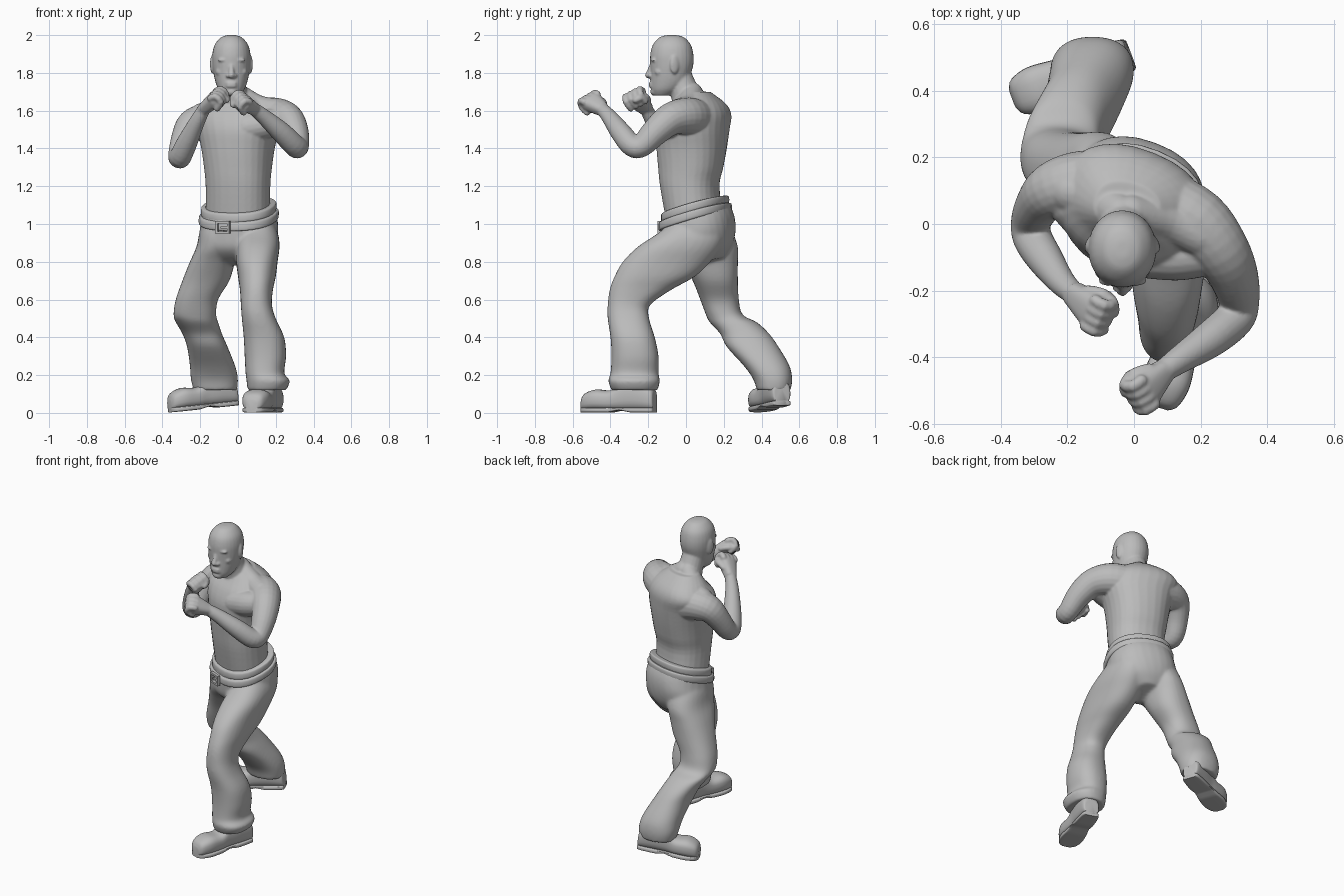
import bpy, bmesh
from math import cos, sin, pi, radians
from mathutils import Vector, Matrix

cube = bpy.data.objects.get("Cube")
if cube:
    bpy.data.objects.remove(cube, do_unlink=True)

grey = bpy.data.materials.new("plain_grey")
grey.use_nodes = True
grey.diffuse_color = (0.5, 0.5, 0.5, 1)
grey.node_tree.nodes["Principled BSDF"].inputs["Base Color"].default_value = (0.5, 0.5, 0.5, 1)

Z = Vector((0, 0, 1))


# ---- helpers ----
def refine(rows, steps=4):
    """Catmull-Rom interpolation of rows of numbers."""
    out = []
    for i in range(len(rows) - 1):
        quad = (rows[max(i - 1, 0)], rows[i], rows[i + 1], rows[min(i + 2, len(rows) - 1)])
        for k in range(steps):
            t = k / steps
            out.append([b + 0.5 * t * (c - a + t * (2 * a - 5 * b + 4 * c - d + t * (3 * (b - c) + d - a)))
                        for a, b, c, d in zip(*quad)])
    return out + [list(rows[-1])]


def ring(centre, u, v, power=2, sides=28):
    def bend(value):
        return abs(value) ** (2 / power) * (1 if value >= 0 else -1)
    angles = [2 * pi * i / sides for i in range(sides)]
    return [centre + u * bend(cos(a)) + v * bend(sin(a)) for a in angles]


def loft(bm, rings):
    loops = [[bm.verts.new(p) for p in r] for r in rings]
    n = len(loops[0])
    faces = [bm.faces.new(loops[0]), bm.faces.new(loops[-1])]
    for a, b in zip(loops, loops[1:]):
        faces += [bm.faces.new((a[i], a[(i + 1) % n], b[(i + 1) % n], b[i])) for i in range(n)]
    bmesh.ops.recalc_face_normals(bm, faces=faces)


def blob(bm, centre, size, yaw=0):
    m = Matrix.Translation(centre) @ Matrix.Rotation(yaw, 4, "Z") @ Matrix.Diagonal((*size, 1))
    bmesh.ops.create_uvsphere(bm, u_segments=20, v_segments=12, radius=1, matrix=m)


def limb(bm, rows, steps=4):
    """Round tube through (x, y, z, radius) with round ends."""
    rows = refine(rows, steps)
    pts = [Vector(r[:3]) for r in rows]
    rings, side = [], None
    for i, p in enumerate(pts):
        along = (pts[min(i + 1, len(pts) - 1)] - pts[max(i - 1, 0)]).normalized()
        side = along.orthogonal() if side is None else side - along * side.dot(along)
        side.normalize()
        rings.append(ring(p, side * rows[i][3], along.cross(side) * rows[i][3], sides=20))
    loft(bm, rings)
    for end in (0, -1):
        blob(bm, pts[end], [rows[end][3]] * 3)


def slices(bm, rows, power=2.3, tilt=(0, 0)):
    """Stacked ovals: z, centre x, centre y, radius x, radius y, yaw."""
    rings = []
    for z, cx, cy, rx, ry, yaw in refine(rows):
        a = radians(yaw)
        u, v = Vector((cos(a), sin(a), 0)) * rx, Vector((-sin(a), cos(a), 0)) * ry
        for w in (u, v):
            w.z = w.x * tilt[0] + w.y * tilt[1]
        rings.append(ring(Vector((cx, cy, z)), u, v, power))
    loft(bm, rings)


def spans(bm, rows):
    """Stacked ovals: z, x from, x to, y from, y to."""
    slices(bm, [(z, (a + b) / 2, (c + d) / 2, (b - a) / 2, (d - c) / 2, 0) for z, a, b, c, d in rows])


def finish(bm, name, voxel=0, rounds=0):
    mesh = bpy.data.meshes.new(name)
    bm.to_mesh(mesh)
    bm.free()
    mesh.materials.append(grey)
    ob = bpy.data.objects.new(name, mesh)
    bpy.context.collection.objects.link(ob)
    if voxel:
        blend = ob.modifiers.new("blend", "REMESH")
        blend.mode, blend.voxel_size, blend.use_smooth_shade = "VOXEL", voxel, True
        soften = ob.modifiers.new("soften", "SMOOTH")
        soften.factor, soften.iterations = 0.5, rounds
    else:
        bpy.ops.object.select_all(action="DESELECT")
        ob.select_set(True)
        bpy.context.view_layer.objects.active = ob
        bpy.ops.object.shade_smooth_by_angle(angle=radians(40))


def fist(bm, wrist, centre, thumb):
    """Closed hand rolled so that its thumb side (+1 or -1) is higher."""
    wrist, c = Vector(wrist), Vector(centre)
    f = (c - wrist).normalized()
    s = f.cross(Z).normalized()
    s = (s + s.cross(f) * thumb * .6).normalized()
    n = s.cross(f)
    # palm
    loft(bm, [ring(wrist.lerp(c + f * 0.045, t), s * w, n * h, 2.6)
              for t, w, h in ((0, .036, .033), (.4, .048, .038), (.8, .06, .042), (1, .056, .034))])
    # curled fingers
    for i in range(4):
        base = c + s * (i - 1.5) * 0.03
        path = ((.028, .024), (.058, .014), (.058, -.026), (.015, -.04))
        limb(bm, [(*(base + f * a + n * b), .018) for a, b in path], 2)
    # thumb
    path = ((-.03, .04, 0), (.015, .056, -.017), (.05, .036, -.04), (.055, .012, -.046))
    limb(bm, [(*(c + f * a + s * b * thumb + n * d), .017) for a, b, d in path], 2)


# ---- body: torso, neck, head, arms and fists ----
body = bmesh.new()
slices(body, [(1.03, 0, .045, .172, .145, -20), (1.2, 0, .02, .17, .152, -18), (1.3, 0, .025, .178, .168, -18),
              (1.4, 0, .03, .192, .18, -20), (1.5, 0, .035, .215, .185, -22), (1.58, -.01, .055, .225, .17, -22),
              (1.64, -.01, .065, .18, .13, -22), (1.7, -.02, .05, .1, .075, -15)])
# chest muscles
limb(body, [(.05, -.085, 1.51, .08), (.13, -.09, 1.525, .08), (.2, -.085, 1.54, .075)])
limb(body, [(-.08, -.02, 1.51, .08), (-.13, .015, 1.525, .08), (-.18, .06, 1.54, .075)])
# neck and trapezius
limb(body, [(-.035, -.045, 1.8, .07), (-.03, -.015, 1.72, .074), (-.015, .03, 1.6, .095)])
limb(body, [(-.01, .03, 1.69, .06), (.1, .01, 1.62, .065), (.2, -.03, 1.595, .07)])
limb(body, [(-.04, .03, 1.69, .06), (-.12, .08, 1.605, .065), (-.19, .1, 1.57, .07)])

# head
hx = -.035
slices(body, [(z, hx, y, rx, ry, 0) for z, y, rx, ry in (
    (2, -.075, .02, .025), (1.988, -.075, .055, .065), (1.95, -.075, .088, .1), (1.9, -.075, .101, .114),
    (1.85, -.075, .101, .115), (1.8, -.08, .095, .108), (1.75, -.088, .084, .1), (1.71, -.105, .068, .08),
    (1.68, -.122, .043, .05))], 2.05)
limb(body, [(hx, -.178, 1.85, .012), (hx, -.19, 1.815, .014), (hx, -.2, 1.788, .017)])
blob(body, (hx, -.165, 1.7), (.034, .024, .022))
for z in (1.745, 1.73):
    blob(body, (hx, -.182, z), (.031, .016, .009))
for side in (-1, 1):
    blob(body, (hx + side * .038, -.17, 1.868), (.036, .017, .01))
    blob(body, (hx + side * .037, -.168, 1.845), (.016, .014, .009))
    blob(body, (hx + side * .018, -.19, 1.785), (.013, .013, .011))
    blob(body, (hx + side * .052, -.14, 1.805), (.032, .028, .026))
    blob(body, (hx + side * .1, -.06, 1.845), (.011, .026, .05), side * .35)

# left arm, then right arm, each rooted in the shoulder blade
limb(body, [(.09, .06, 1.555, .105), (.19, .005, 1.57, .1), (.26, -.08, 1.555, .087), (.3, -.16, 1.49, .074),
            (.315, -.235, 1.415, .061), (.3, -.285, 1.415, .059), (.23, -.345, 1.485, .055),
            (.14, -.405, 1.565, .042), (.09, -.44, 1.605, .035)])
fist(body, (.09, -.44, 1.605), (.045, -.484, 1.636), 1)
limb(body, [(-.1, .12, 1.53, .105), (-.18, .12, 1.54, .096), (-.245, .1, 1.52, .084), (-.285, .06, 1.45, .07),
            (-.308, .01, 1.37, .061), (-.305, -.04, 1.357, .059), (-.27, -.1, 1.43, .055),
            (-.22, -.17, 1.535, .042), (-.185, -.205, 1.6, .035)])
fist(body, (-.185, -.205, 1.605), (-.132, -.25, 1.652), -1)
finish(body, "body", .006, 5)

# ---- trousers: hips and two legs ----
slope = (.08, .28)
legs = bmesh.new()
slices(legs, [(1.08, 0, .045, .192, .166, -22), (1.0, .005, .062, .204, .183, -22), (.92, 0, .075, .207, .18, -20),
              (.85, 0, .1, .165, .14, -15), (.8, 0, .12, .08, .08, -10)], tilt=slope)
spans(legs, [(1.02, .04, .18, -.06, .12), (.95, .005, .212, -.15, .19), (.88, -.01, .22, -.255, .185),
             (.8, -.01, .21, -.335, .13), (.72, 0, .2, -.38, .045), (.65, .01, .185, -.405, -.08),
             (.57, .015, .18, -.415, -.19), (.5, .02, .2, -.415, -.195), (.4, .03, .245, -.4, -.165),
             (.3, .035, .255, -.395, -.145), (.21, .04, .245, -.4, -.145), (.17, .045, .275, -.412, -.138),
             (.12, .05, .255, -.395, -.15)])
spans(legs, [(1.05, -.16, 0, -.03, .18), (.97, -.2, .03, -.08, .24), (.88, -.22, .01, -.07, .275),
             (.8, -.255, -.015, -.02, .275), (.7, -.295, -.045, .035, .275), (.6, -.33, -.105, .075, .28),
             (.52, -.342, -.115, .105, .3), (.48, -.33, -.105, .125, .375), (.42, -.295, -.085, .18, .44),
             (.35, -.27, -.055, .215, .49), (.25, -.255, -.015, .305, .548), (.18, -.25, 0, .355, .562),
             (.12, -.235, -.005, .375, .555)])
finish(legs, "trousers", .008, 14)

# ---- rolled waistband, belt and buckle ----
for name, z, wide, deep, half in (("waistband", 1.08, .197, .168, .024), ("belt", 1.037, .208, .182, .024)):
    band = bmesh.new()
    slices(band, [(z + half * a, .004, .048, wide + b, deep + b, -22)
                  for a, b in ((-1, -.012), (-.8, 0), (0, .003), (.8, 0), (1, -.012))], tilt=slope)
    finish(band, name)

buckle = bmesh.new()
place = Matrix.Translation((-.08, -.126, .982)) @ Matrix.Rotation(radians(-22), 4, "Z")
for x, z, w, h in ((-.034, 0, .012, .066), (.034, 0, .012, .066), (0, .027, .08, .012), (0, -.027, .08, .012),
                   (.012, 0, .046, .01)):
    bmesh.ops.create_cube(buckle, size=1,
                          matrix=place @ Matrix.Translation((x, 0, z)) @ Matrix.Diagonal((w, .02, h, 1)))
finish(buckle, "belt_buckle")


# ---- shoes ----
def shoe(name, heel, toe):
    heel, toe = Vector(heel), Vector(toe)
    along = toe - heel
    side = along.cross(Z).normalized()
    up = side.cross(along).normalized()
    rows = refine([(0, .035, .09), (.03, .052, .13), (.25, .06, .17), (.45, .06, .155), (.6, .066, .118),
                   (.8, .072, .122), (.95, .056, .1), (1, .03, .065)])
    bm = bmesh.new()
    loft(bm, [ring(heel + along * t + up * (h / 2 + .006), side * w, up * (h / 2 - .006), 2.7) for t, w, h in rows])
    # thin sole with a gently raised arch
    rings = []
    for t, w, h in rows:
        low = .012 * max(0, 1 - abs(t - .45) / .15)
        rings.append(ring(heel + along * t + up * (.026 + low) / 2, side * (w - .001), up * (.026 - low) / 2, 6))
    loft(bm, rings)
    finish(bm, name)


shoe("left_shoe", (.195, -.165, .002), (.072, -.55, .002))
shoe("right_shoe", (-.008, .51, .04), (-.36, .378, .003))
